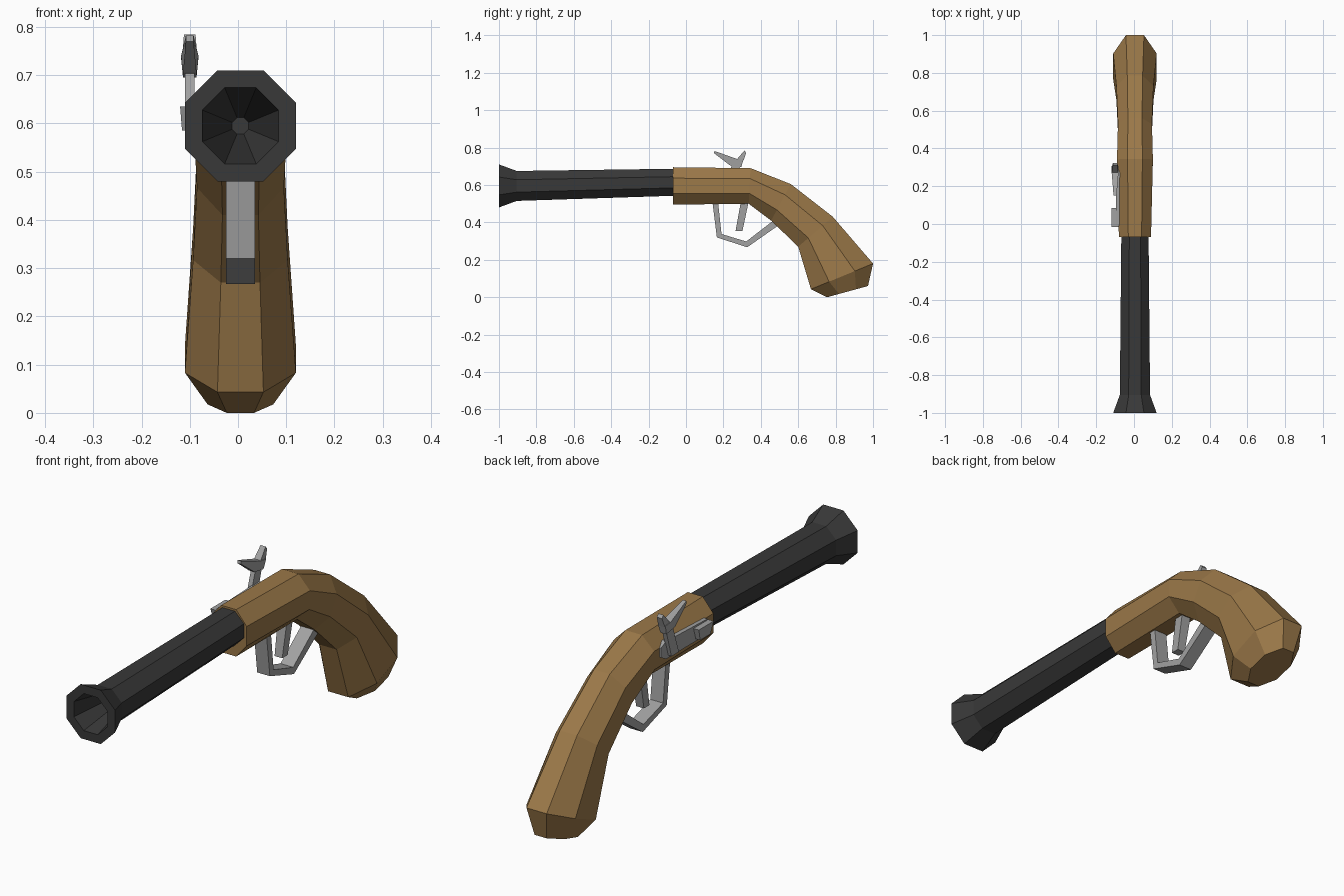
import bpy, bmesh

CX = 0.005                      # centre line of barrel and stock
T = 0.4142                      # octagon flat ratio
OCT = [(1, T), (T, 1), (-T, 1), (-1, T), (-1, -T), (-T, -1), (T, -1), (1, -T)]


def material(name, rgb):
    m = bpy.data.materials.new(name)
    m.diffuse_color = (*rgb, 1)
    return m


WOOD = material("brown wood", (0.33, 0.19, 0.066))
IRON = material("dark iron", (0.04, 0.04, 0.04))
STEEL = material("grey steel", (0.36, 0.36, 0.36))


def finish(name, bm, mat):
    bmesh.ops.recalc_face_normals(bm, faces=bm.faces)
    me = bpy.data.meshes.new(name)
    bm.to_mesh(me)
    bm.free()
    me.materials.append(mat)
    ob = bpy.data.objects.new(name, me)
    bpy.context.collection.objects.link(ob)
    return ob


def skin(name, rings, mat):
    """Join rings of points into a closed, capped solid."""
    bm = bmesh.new()
    vs = [[bm.verts.new(p) for p in r] for r in rings]
    n = len(vs[0])
    for a, b in zip(vs, vs[1:]):
        for i in range(n):
            j = (i + 1) % n
            bm.faces.new((a[i], a[j], b[j], b[i]))
    bm.faces.new(vs[0])
    bm.faces.new(vs[-1])
    return finish(name, bm, mat)


def octagon(top, bottom, half):
    """Eight-sided section between two (y, z) points, half wide in x."""
    cy, cz = (top[0] + bottom[0]) / 2, (top[1] + bottom[1]) / 2
    dy, dz = (top[0] - bottom[0]) / 2, (top[1] - bottom[1]) / 2
    return [(CX + u * half, cy + v * dy, cz + v * dz) for u, v in OCT]


def prism(name, outline, x, mat):
    """Side outline of (y, z, half width) points given thickness around x."""
    return skin(name, [[(x + s * w, y, z) for y, z, w in outline] for s in (-1, 1)], mat)


# Barrel: tapered bore, flared muzzle, long octagonal tube
barrel = [(-0.70, 0.595, 0.017), (-1.0, 0.595, 0.079), (-1.0, 0.595, 0.115),
          (-0.905, 0.595, 0.08), (-0.05, 0.615, 0.072)]
skin("barrel", [octagon((y, z + r), (y, z - r), r) for y, z, r in barrel], IRON)

# Stock: curved octagonal sweep ending in a bevelled butt
stock = [((-0.07, 0.695), (-0.07, 0.495), 0.085),
         ((0.345, 0.69), (0.335, 0.50), 0.095),
         ((0.56, 0.605), (0.455, 0.41), 0.09),
         ((0.785, 0.43), (0.60, 0.27), 0.098),
         ((1.0, 0.18), (0.668, 0.043), 0.115),
         ((0.973, 0.06), (0.754, 0.0), 0.068)]
skin("stock", [octagon(*s) for s in stock], WOOD)

# Trigger guard: strip following outer and inner paths
outer = [(0.14, 0.52), (0.165, 0.32), (0.327, 0.267), (0.51, 0.395)]
inner = [(0.17, 0.52), (0.19, 0.338), (0.322, 0.298), (0.48, 0.42)]
skin("trigger_guard", [[(CX - 0.03, *o), (CX + 0.03, *o), (CX + 0.03, *i), (CX - 0.03, *i)]
                       for o, i in zip(outer, inner)], STEEL)

# Trigger
prism("trigger", [(0.295, 0.52, 0.022), (0.337, 0.52, 0.022),
                  (0.302, 0.355, 0.018), (0.265, 0.355, 0.018)], CX, STEEL)

# Lock plate on the left side
prism("lock_plate", [(-0.01, 0.575, 0.01), (0.27, 0.575, 0.01), (0.305, 0.595, 0.01),
                     (0.305, 0.635, 0.01), (0.27, 0.65, 0.01), (-0.01, 0.64, 0.01)],
      -0.085, STEEL)

# Flash pan
prism("flash_pan", [(0.0, 0.585, 0.02), (0.07, 0.585, 0.02),
                    (0.085, 0.635, 0.024), (-0.015, 0.635, 0.024)], -0.096, STEEL)

# Hammer: leaning post, pointed jaw and thumb spur
prism("hammer_post", [(0.205, 0.585, 0.01), (0.255, 0.585, 0.01),
                      (0.295, 0.72, 0.01), (0.25, 0.72, 0.01)], -0.10, STEEL)
prism("hammer_jaw", [(0.152, 0.782, 0.008), (0.15, 0.77, 0.008), (0.235, 0.705, 0.014),
                     (0.295, 0.695, 0.014), (0.307, 0.735, 0.018), (0.27, 0.74, 0.018)],
      -0.10, STEEL)
prism("hammer_spur", [(0.27, 0.735, 0.016), (0.307, 0.73, 0.016),
                      (0.322, 0.772, 0.012), (0.312, 0.784, 0.012)], -0.10, STEEL)
